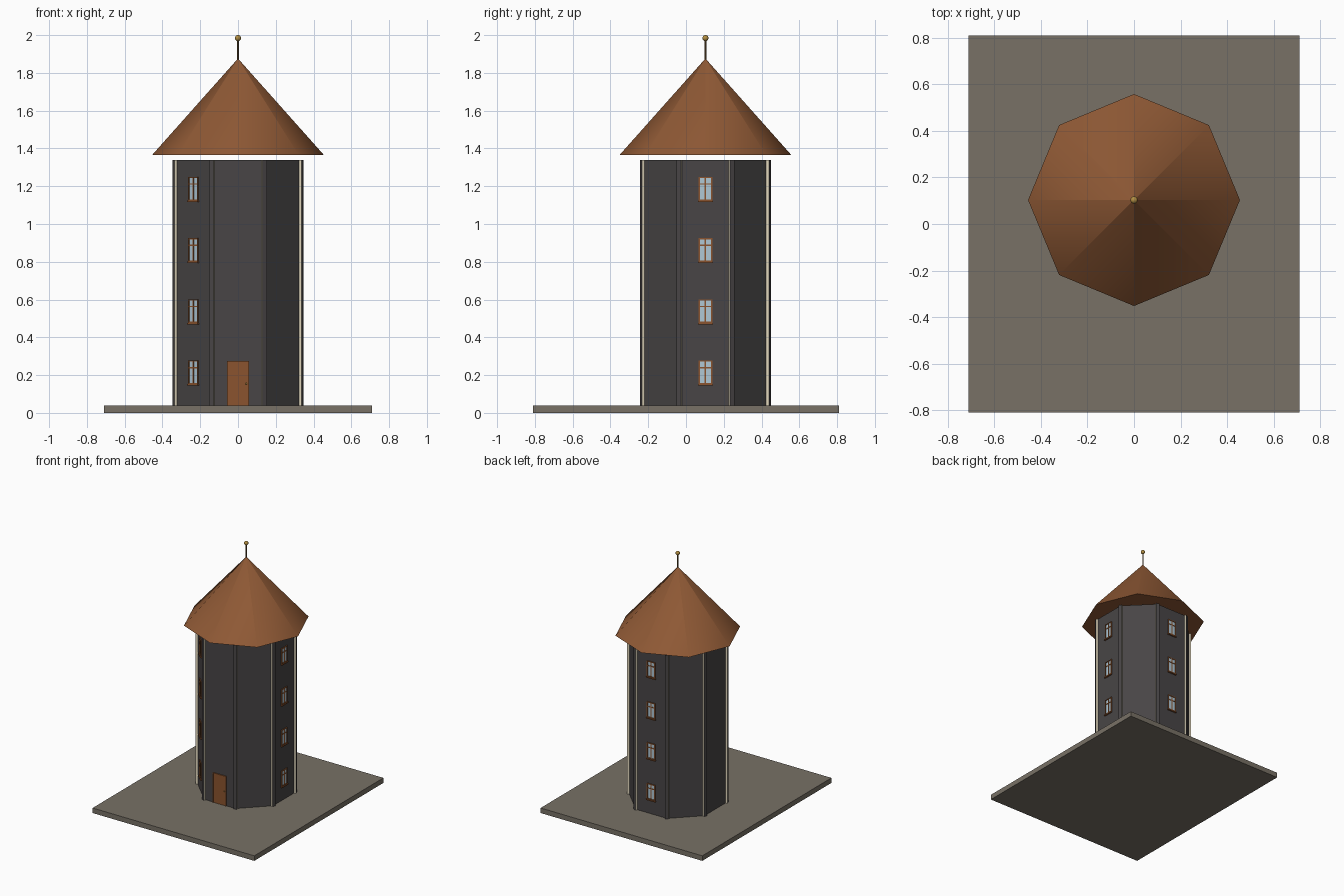
import bpy, bmesh, math
from mathutils import Matrix, Vector

if "Cube" in bpy.data.objects:
    bpy.data.objects.remove(bpy.data.objects["Cube"])

CY = 0.103          # tower centre in y
R = 0.359           # wall corner radius
AP = R * math.cos(math.pi / 8)   # distance from axis to wall faces
Z0, Z1 = 0.04, 1.34


def mat(name, rgb):
    m = bpy.data.materials.new(name)
    lin = [((c / 255 + 0.055) / 1.055) ** 2.4 for c in rgb]
    m.diffuse_color = (*lin, 1)
    m.use_nodes = True
    m.node_tree.nodes["Principled BSDF"].inputs["Base Color"].default_value = m.diffuse_color
    return m


STONE = mat("stone_slab", (120, 113, 102))
WALL = mat("dark_wall", (72, 69, 70))
CREAM = mat("cream_trim", (226, 216, 190))
ROOF = mat("roof_brown", (143, 89, 53))
WOOD = mat("wood_brown", (139, 84, 46))
GLASS = mat("pale_glass", (176, 200, 214))
ROD = mat("rod_bronze", (105, 80, 45))
GOLD = mat("ball_gold", (178, 142, 66))


def finish(name, bm, mats, matrix=None):
    me = bpy.data.meshes.new(name)
    bm.normal_update()
    bm.to_mesh(me)
    bm.free()
    for m in mats:
        me.materials.append(m)
    ob = bpy.data.objects.new(name, me)
    bpy.context.collection.objects.link(ob)
    if matrix:
        ob.matrix_world = matrix
    return ob


def add_box(bm, lo, hi, index=0):
    lo, hi = Vector(lo), Vector(hi)
    m = Matrix.Translation((lo + hi) / 2) @ Matrix.Diagonal((*(hi - lo), 1))
    vs = bmesh.ops.create_cube(bm, size=1, matrix=m)["verts"]
    for f in {f for v in vs for f in v.link_faces}:
        f.material_index = index


def boxes(name, parts, mats, matrix=None):
    bm = bmesh.new()
    for p in parts:
        add_box(bm, *p)
    return finish(name, bm, mats, matrix)


def cone(name, n, r1, r2, z0, z1, m, turn=0.0, y=CY):
    bm = bmesh.new()
    mx = Matrix.Translation((0, y, (z0 + z1) / 2)) @ Matrix.Rotation(turn, 4, 'Z')
    bmesh.ops.create_cone(bm, cap_ends=True, segments=n, radius1=r1, radius2=r2,
                          depth=z1 - z0, matrix=mx)
    return finish(name, bm, [m])


def smooth(ob, deg):
    bpy.ops.object.select_all(action='DESELECT')
    ob.select_set(True)
    bpy.context.view_layer.objects.active = ob
    bpy.ops.object.shade_smooth_by_angle(angle=math.radians(deg))


def outward(deg, dist, z):
    """Local frame: x along the wall, y outward, z up."""
    a = math.radians(deg)
    c, s = math.cos(a), math.sin(a)
    return Matrix(((s, c, 0, c * dist), (-c, s, 0, CY + s * dist),
                   (0, 0, 1, z), (0, 0, 0, 1)))


# ground slab
boxes("base_slab", [((-0.71, -0.81, 0), (0.71, 0.81, Z0))], [STONE])

# octagonal walls, flat side to the front
cone("tower_walls", 8, R, R, Z0, Z1, WALL, math.pi / 8)

# corner posts: dark outer face, cream sides
for i in range(8):
    post = boxes(f"corner_post_{i + 1}", [((-0.013, -0.012, 0), (0.013, 0.011, Z1 - Z0))],
                 [WALL, CREAM], outward(22.5 + 45 * i, R, Z0))
    for p in post.data.polygons:
        p.material_index = 1 if abs(p.normal.x) > 0.5 else 0

# windows on three walls, four floors each
W, H, B, D = 0.036, 0.065, 0.006, 0.007
window = [
    ((-W + B, -0.004, -H + B), (W - B, 0.002, H - B), 1),     # glass
    ((-W, -0.004, -H), (-W + B, D, H), 0),                    # left jamb
    ((W - B, -0.004, -H), (W, D, H), 0),                      # right jamb
    ((-W + B, -0.004, H - B), (W - B, D, H), 0),              # head
    ((-W + B, -0.004, -H + B), (W - B, D, -H + 2 * B), 0),    # bottom rail
    ((-0.004, -0.004, -H + B), (0.004, 0.005, H - B), 0),     # mullion
    ((-W + B, -0.004, 0.024), (W - B, 0.005, 0.031), 0),      # transom
    ((-W - 0.004, -0.004, -H - 0.002), (W + 0.004, 0.012, -H + B), 0),  # sill
]
for deg, side in ((0, "right"), (90, "back"), (225, "front_left")):
    for floor in range(4):
        boxes(f"window_{side}_{floor + 1}", window, [WOOD, GLASS],
              outward(deg, AP, 0.212 + 0.324 * floor))

# front door with frame, leaf and knob
boxes("front_door", [
    ((-0.052, -0.004, 0), (0.052, 0.004, 0.23), 0),
    ((-0.059, -0.004, 0), (-0.052, 0.008, 0.236), 0),
    ((0.052, -0.004, 0), (0.059, 0.008, 0.236), 0),
    ((-0.052, -0.004, 0.229), (0.052, 0.008, 0.236), 0),
], [WOOD], outward(-90, AP, Z0))


def ball(name, loc, r, m, u=16, v=10):
    bm = bmesh.new()
    bmesh.ops.create_uvsphere(bm, u_segments=u, v_segments=v, radius=r,
                              matrix=Matrix.Translation(loc))
    smooth(finish(name, bm, [m]), 60)


ball("door_knob", (0.044, CY - AP - 0.007, 0.155), 0.005, GOLD, 10, 6)

# eight-sided roof with finial
smooth(cone("roof", 8, 0.455, 0.001, 1.365, 1.875, ROOF), 40)
smooth(cone("finial_rod", 10, 0.005, 0.005, 1.86, 1.975, ROD), 40)
ball("finial_ball", (0, CY, 1.984), 0.016, GOLD)
